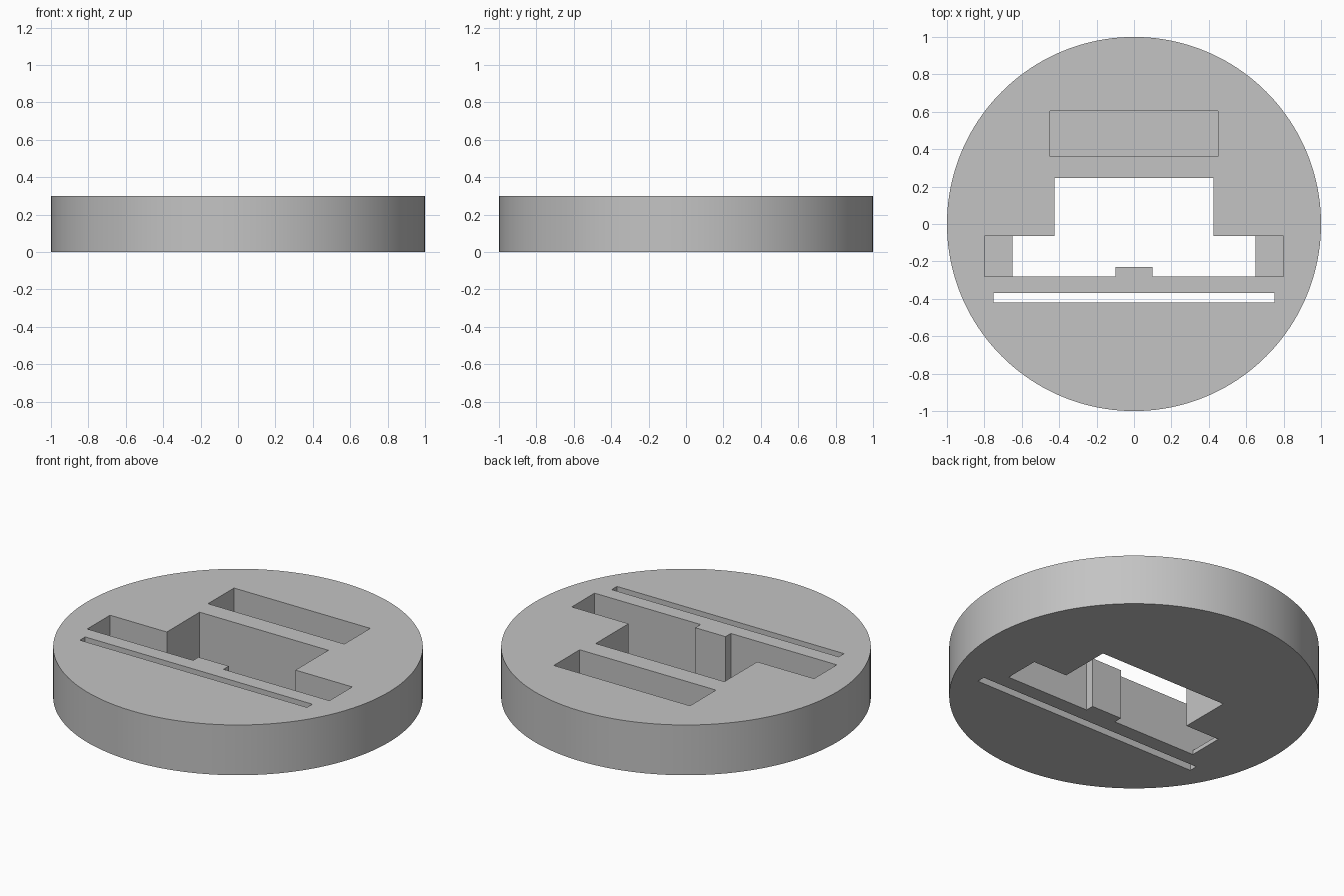
import bpy
import bmesh
import math

cube = bpy.data.objects.get("Cube")
if cube:
    bpy.data.objects.remove(cube, do_unlink=True)

HEIGHT = 0.3
FLOOR = 0.025      # thickness left under the blind pockets
RIM = 0.1          # chamfer size
BELOW, ABOVE = -0.1, 0.5

grey = bpy.data.materials.new("plain grey")
grey.use_nodes = True
colour = (0.55, 0.55, 0.55, 1)
grey.diffuse_color = colour
grey.node_tree.nodes["Principled BSDF"].inputs["Base Color"].default_value = colour


def prism(name, outline, z0, z1):
    """Extrude a flat outline from z0 up to z1."""
    bm = bmesh.new()
    base = bm.faces.new([bm.verts.new((x, y, z0)) for x, y in outline])
    top = bmesh.ops.extrude_face_region(bm, geom=[base])["geom"]
    verts = [v for v in top if isinstance(v, bmesh.types.BMVert)]
    bmesh.ops.translate(bm, verts=verts, vec=(0, 0, z1 - z0))
    bmesh.ops.recalc_face_normals(bm, faces=bm.faces)
    mesh = bpy.data.meshes.new(name)
    bm.to_mesh(mesh)
    bm.free()
    mesh.materials.append(grey)
    obj = bpy.data.objects.new(name, mesh)
    bpy.context.collection.objects.link(obj)
    return obj


def box(name, x0, x1, y0, y1, z0, z1):
    return prism(name, [(x0, y0), (x1, y0), (x1, y1), (x0, y1)], z0, z1)


# Round body with a chamfered top rim
steps = 160
circle = [(math.cos(math.tau * i / steps), math.sin(math.tau * i / steps))
          for i in range(steps)]
body = prism("round_base", circle, 0, HEIGHT)
bm = bmesh.new()
bm.from_mesh(body.data)
top_face = max(bm.faces, key=lambda f: f.calc_center_median().z)
side_top = [v for v in top_face.verts]
bmesh.ops.inset_region(bm, faces=[top_face], thickness=RIM)
for v in side_top:
    if math.hypot(v.co.x, v.co.y) > 1 - RIM / 2:
        v.co.z = HEIGHT - RIM
for v in top_face.verts:
    v.co.z = HEIGHT
bm.to_mesh(body.data)
bm.free()

# Stepped through opening, mirrored about the middle, with a small front tab
half = [(0.1, -0.23), (0.1, -0.28), (0.65, -0.28), (0.65, -0.065),
        (0.425, -0.065), (0.425, 0.245)]
opening = half + [(-x, y) for x, y in reversed(half)]

cutters = [
    prism("opening_cutter", opening, BELOW, ABOVE),
    box("slot_cutter", -0.75, 0.75, -0.42, -0.37, BELOW, ABOVE),
    box("back_pocket_cutter", -0.45, 0.45, 0.36, 0.605, FLOOR, ABOVE),
    box("left_pocket_cutter", 0.6, 0.8, -0.28, -0.065, FLOOR, ABOVE),
    box("right_pocket_cutter", -0.8, -0.6, -0.28, -0.065, FLOOR, ABOVE),
]

# Cut the openings and pockets
bpy.ops.object.select_all(action="DESELECT")
bpy.context.view_layer.objects.active = body
body.select_set(True)
for cutter in cutters:
    cutter.hide_render = True
    mod = body.modifiers.new(cutter.name, "BOOLEAN")
    mod.operation = "DIFFERENCE"
    mod.solver = "EXACT"
    mod.object = cutter
    bpy.ops.object.modifier_apply(modifier=mod.name)
    bpy.data.objects.remove(cutter, do_unlink=True)

bpy.ops.object.shade_smooth_by_angle(angle=math.radians(30))
